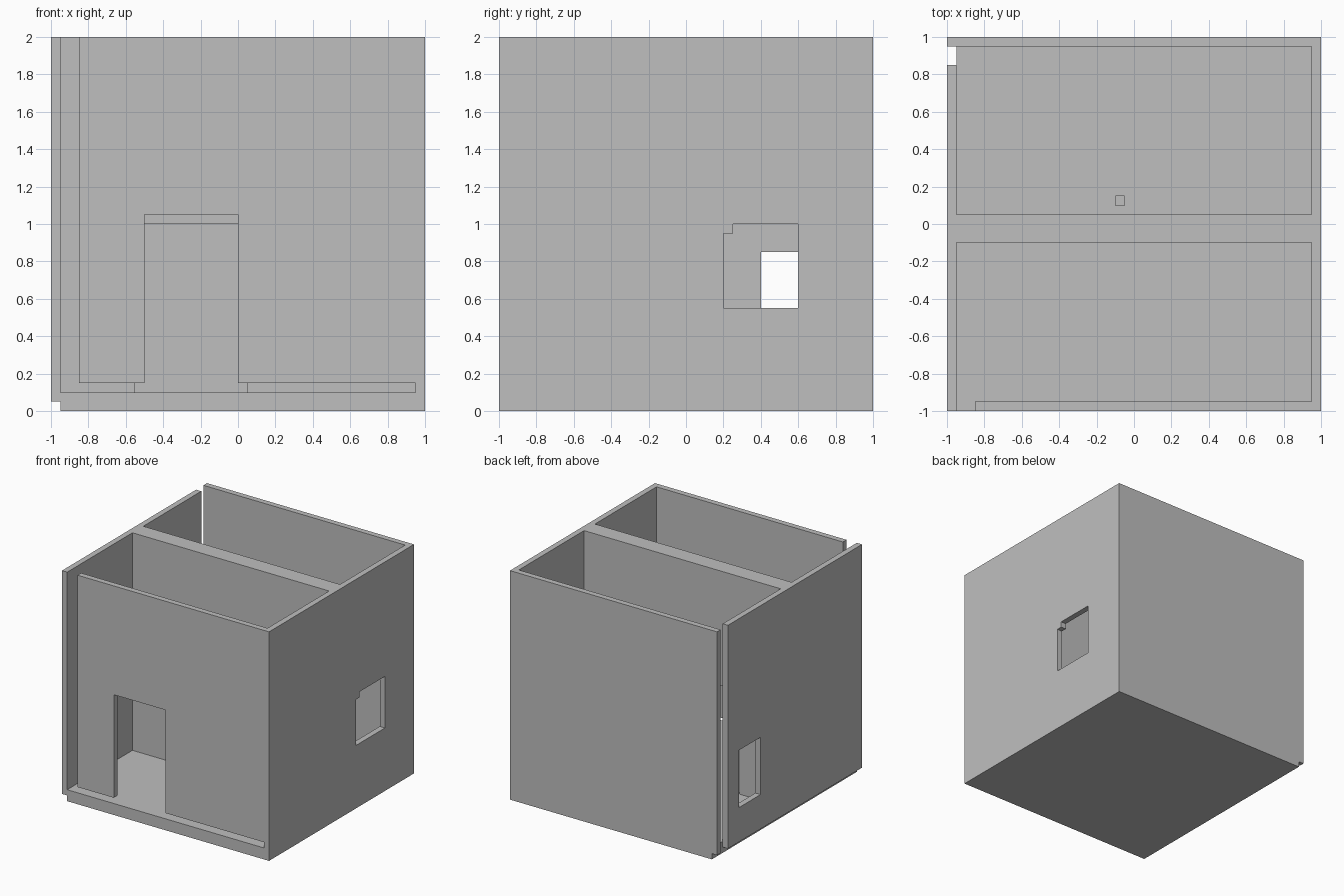
import bpy
import bmesh

old = bpy.data.objects.get("Cube")
if old:
    bpy.data.objects.remove(old, do_unlink=True)

# Single plain grey
grey = bpy.data.materials.new("plain_grey")
grey.use_nodes = True
colour = (0.52, 0.52, 0.52, 1)
grey.diffuse_color = colour
grey.node_tree.nodes["Principled BSDF"].inputs["Base Color"].default_value = colour


def box(name, x, y, z):
    """Box from (min, max) ranges along each axis."""
    bm = bmesh.new()
    bmesh.ops.create_cube(bm, size=1)
    for v in bm.verts:
        for axis, (low, high) in enumerate((x, y, z)):
            v.co[axis] = high if v.co[axis] > 0 else low
    mesh = bpy.data.meshes.new(name)
    bm.to_mesh(mesh)
    bm.free()
    mesh.materials.append(grey)
    obj = bpy.data.objects.new(name, mesh)
    bpy.context.collection.objects.link(obj)
    return obj


def cut(obj, x, y, z):
    """Subtract a box-shaped opening and bake the result."""
    cutter = box("cutter", x, y, z)
    cutter.hide_render = True
    mod = obj.modifiers.new("opening", 'BOOLEAN')
    mod.operation = 'DIFFERENCE'
    mod.solver = 'EXACT'
    mod.object = cutter
    bpy.context.view_layer.update()
    graph = bpy.context.evaluated_depsgraph_get()
    mesh = bpy.data.meshes.new_from_object(obj.evaluated_get(graph))
    obj.modifiers.clear()
    obj.data = mesh
    bpy.data.objects.remove(cutter, do_unlink=True)


T = 0.05              # wall thickness
E = 1 - T             # inner face of the outer walls
FLOOR = 0.1           # floor height
TOP = 2
RISE = (FLOOR, TOP)

# Floor slab with a small pit in the back room
floor = box("floor", (-E, 1), (-1, 1), (0, FLOOR))
cut(floor, (-0.1, -0.05), (0.1, 0.15), (T, 0.2))

# Front wall, raised above the floor, with the entrance
front = box("front_wall", (-0.85, E), (-1, -E), (FLOOR + T, TOP))
cut(front, (-0.5, 0), (-1.1, -0.9), (0, 1.05))

# Thick dividing wall with an inner doorway
middle = box("dividing_wall", (-E, E), (-0.1, 0.05), RISE)
cut(middle, (-0.55, 0.05), (-0.2, 0.15), (0, 1))

# Back wall, overhanging the floor at one end
back = box("back_wall", (-1, E), (E, 1), (T, TOP))
cut(back, (-E, 1.1), (0.9, 1.1), (0, FLOOR))

# Side wall with a window that has one notched corner
left = box("left_wall", (E, 1), (-1, 1), RISE)
cut(left, (0.9, 1.1), (0.2, 0.6), (0.55, 0.95))
cut(left, (0.9, 1.1), (0.25, 0.6), (0.9, 1))

# Opposite side wall, hung outside the floor edge, with a window
right = box("right_wall", (-1, -E), (-1, 0.85), (T, TOP))
cut(right, (-1.1, -0.9), (0.4, 0.7), (0.35, 0.85))
